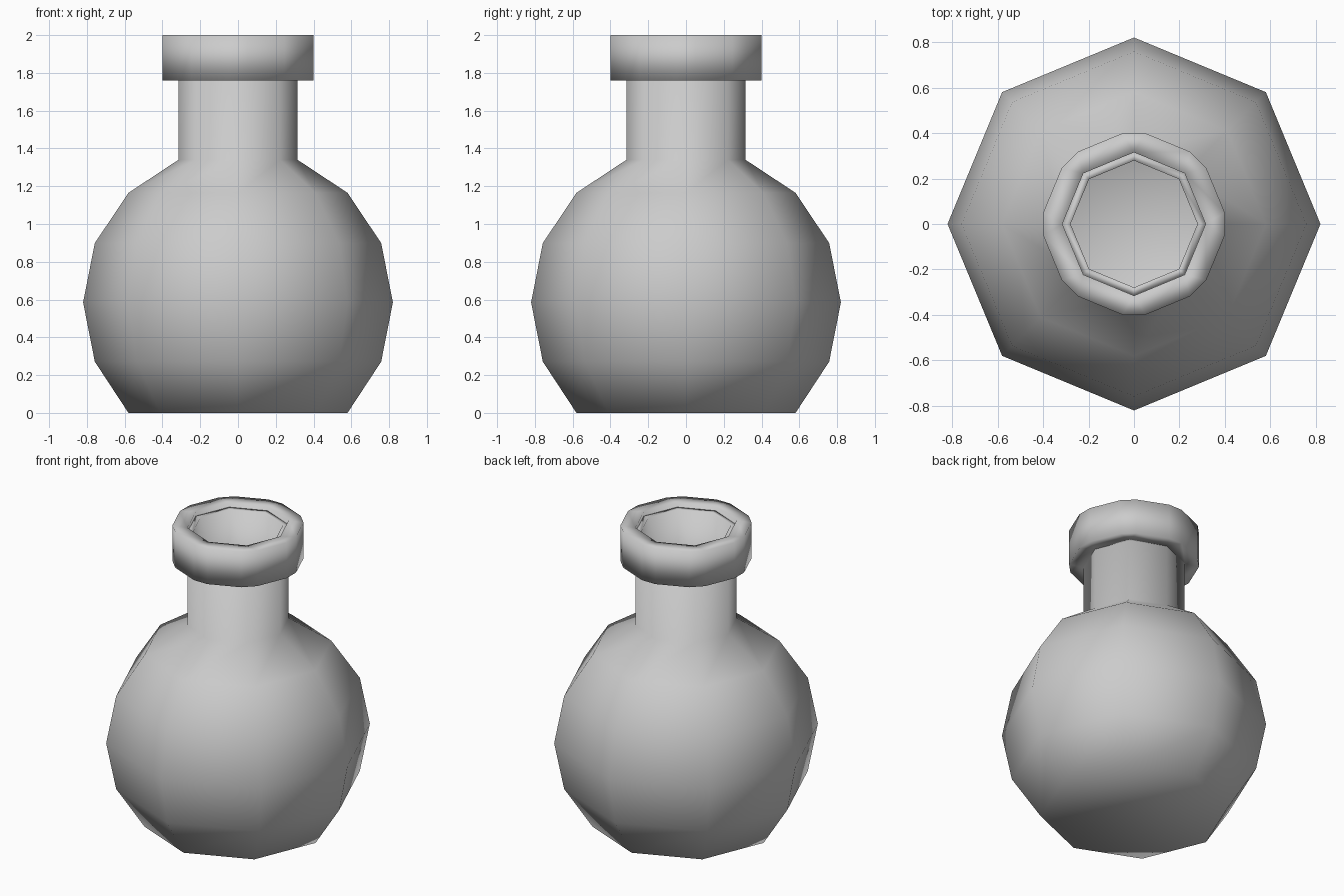
import bpy, bmesh
from math import sin, cos, pi

if "Cube" in bpy.data.objects:
    bpy.data.objects.remove(bpy.data.objects["Cube"])


def octagon(r, z):
    return [(r * cos(i * pi / 4), r * sin(i * pi / 4), z) for i in range(8)]


def cut_octagon(r, z, cut):
    """Octagon with each corner chamfered, giving 16 points."""
    base, pts = octagon(r, z), []
    for i, p in enumerate(base):
        for q in (base[i - 1], base[(i + 1) % 8]):
            pts.append(tuple(a + (b - a) * cut for a, b in zip(p, q)))
    return pts


def finish(name, bm):
    bmesh.ops.recalc_face_normals(bm, faces=bm.faces[:])
    for f in bm.faces:
        f.smooth = True
    mesh = bpy.data.meshes.new(name)
    bm.to_mesh(mesh)
    bm.free()
    obj = bpy.data.objects.new(name, mesh)
    bpy.context.collection.objects.link(obj)
    return obj


# Flask body and neck: eight-sided lathe with a flat closed base
profile = [(0.58, 0), (0.758, 0.271), (0.82, 0.585), (0.758, 0.899),
           (0.58, 1.165), (0.315, 1.34), (0.315, 1.97)]
bm = bmesh.new()
rings = [[bm.verts.new(p) for p in octagon(r, z)] for r, z in profile]
bm.faces.new(rings[0])
for a, b in zip(rings, rings[1:]):
    for i in range(8):
        j = (i + 1) % 8
        bm.faces.new((a[i], a[j], b[j], b[i]))
body = finish("flask_body", bm)
# an open shell can recalc either way, so make sure the base faces down
if body.data.polygons[0].normal.z > 0:
    body.data.flip_normals()
wall = body.modifiers.new("wall", 'SOLIDIFY')
wall.thickness = 0.033
wall.offset = -1
wall.use_even_offset = True

# Rim collar: chamfered outside, plain octagonal hole
bm = bmesh.new()
outer = [[bm.verts.new(p) for p in cut_octagon(0.42, z, 0.17)] for z in (1.76, 2.0)]
inner = [[bm.verts.new(p) for p in octagon(0.315, z)] for z in (1.76, 2.0)]
for i in range(16):
    j = (i + 1) % 16
    bm.faces.new((outer[0][i], outer[0][j], outer[1][j], outer[1][i]))
for i in range(8):
    j = (i + 1) % 8
    bm.faces.new((inner[0][i], inner[1][i], inner[1][j], inner[0][j]))
    for o, n in zip(outer, inner):
        bm.faces.new((o[2 * i], o[2 * i + 1], n[i]))
        bm.faces.new((o[2 * i + 1], o[(2 * i + 2) % 16], n[j], n[i]))
finish("flask_rim", bm)
